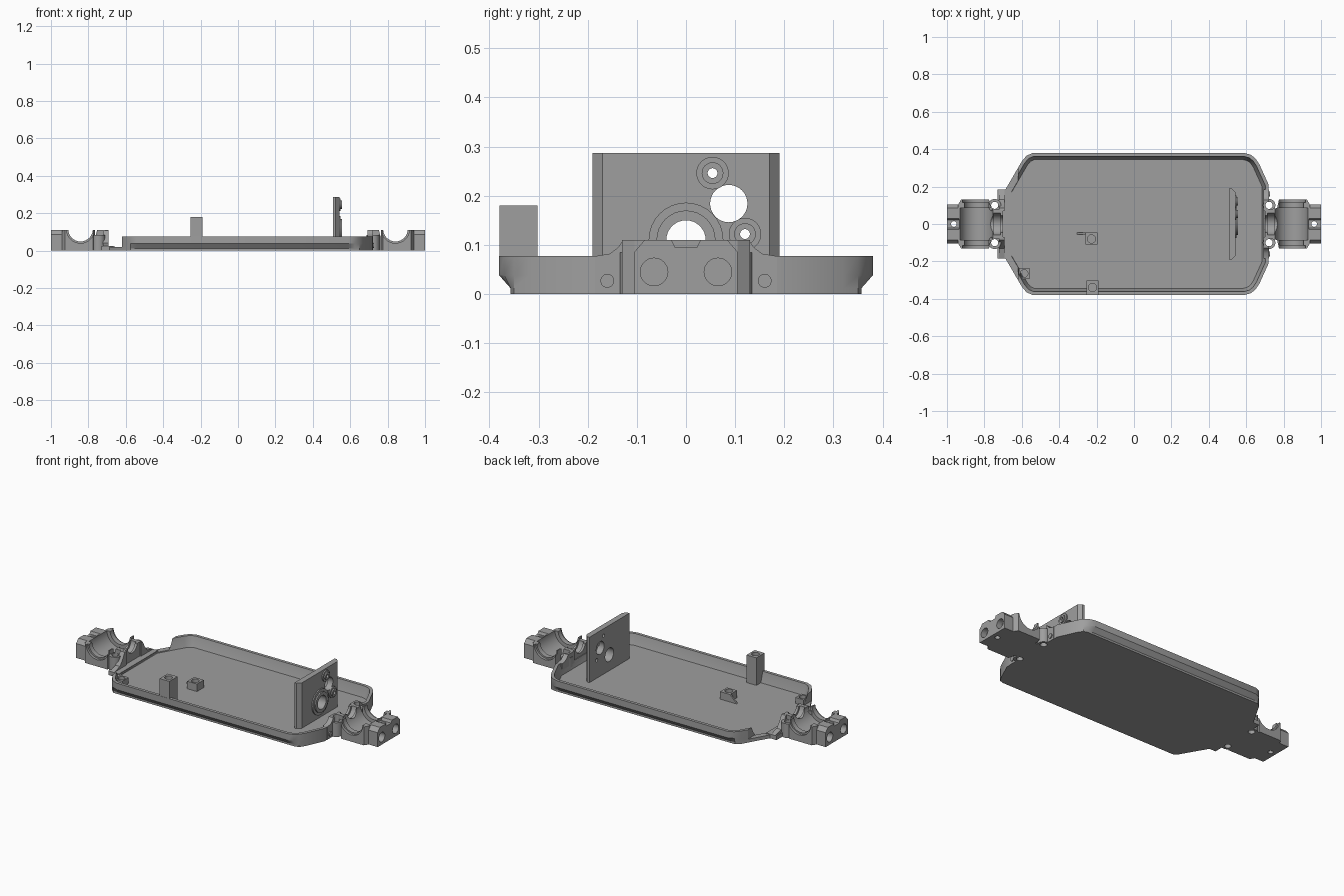
import bpy, bmesh, math
from mathutils import Vector, Matrix

if "Cube" in bpy.data.objects:
    bpy.data.objects.remove(bpy.data.objects["Cube"])

grey = bpy.data.materials.new("mid grey")
grey.diffuse_color = (0.345, 0.345, 0.345, 1)
grey.use_nodes = True
grey.node_tree.nodes["Principled BSDF"].inputs["Base Color"].default_value = grey.diffuse_color


def make(name, bm):
    bmesh.ops.recalc_face_normals(bm, faces=bm.faces)
    me = bpy.data.meshes.new(name)
    bm.to_mesh(me)
    bm.free()
    me.materials.append(grey)
    ob = bpy.data.objects.new(name, me)
    bpy.context.collection.objects.link(ob)
    return ob


def loft(name, rings):
    bm = bmesh.new()
    loops = [[bm.verts.new(p) for p in r] for r in rings]
    n = len(loops[0])
    for a, b in zip(loops, loops[1:]):
        for i in range(n):
            bm.faces.new((a[i], a[(i + 1) % n], b[(i + 1) % n], b[i]))
    bm.faces.new(loops[0])
    bm.faces.new(loops[-1])
    return make(name, bm)


def prism(name, pts, lo, hi, axis="z"):
    """Extrude a 2D outline along an axis (x: outline is y,z; y: x,z; z: x,y)."""
    place = {"x": lambda p, t: (t, p[0], p[1]),
             "y": lambda p, t: (p[0], t, p[1]),
             "z": lambda p, t: (p[0], p[1], t)}[axis]
    return loft(name, [[place(p, t) for p in pts] for t in (lo, hi)])


def box(name, x0, x1, y0, y1, z0, z1):
    return prism(name, [(x0, y0), (x1, y0), (x1, y1), (x0, y1)], z0, z1)


def cyl(name, centre, r, lo, hi, axis="z", n=32):
    pts = [(centre[0] + r * math.cos(2 * math.pi * i / n),
            centre[1] + r * math.sin(2 * math.pi * i / n)) for i in range(n)]
    return prism(name, pts, lo, hi, axis)


def cut(ob, *cutters):
    for c in cutters:
        m = ob.modifiers.new("cut", "BOOLEAN")
        m.operation, m.solver, m.object = "DIFFERENCE", "EXACT", c
    dg = bpy.context.evaluated_depsgraph_get()
    me = bpy.data.meshes.new_from_object(ob.evaluated_get(dg))
    ob.modifiers.clear()
    ob.data = me
    for c in cutters:
        bpy.data.objects.remove(c)
    return ob


def screw_holes(*xs):
    return [cyl("cutter", (x, s * 0.1), 0.019, -0.1, 0.3) for x in xs for s in (-1, 1)]


def inset(pts, d):
    """Offset a counter-clockwise outline inwards."""
    out = []
    for i, p in enumerate(pts):
        p = Vector(p)
        a = (p - Vector(pts[i - 1])).normalized()
        b = (Vector(pts[(i + 1) % len(pts)]) - p).normalized()
        na, nb = Vector((-a.y, a.x)), Vector((-b.y, b.x))
        out.append(p + (na + nb) * d / (1 + na.dot(nb)))
    return out


# Tray with raised rim; the underside is chamfered along the long sides only
half = [(0.72, 0.21), (0.67, 0.32), (0.65, 0.35), (0.625, 0.37), (0.59, 0.38),
        (-0.54, 0.38), (-0.575, 0.365), (-0.60, 0.335), (-0.69, 0.18)]
outline = half + [(x, -y) for x, y in reversed(half)]
rings = [[(x, max(-w, min(w, y)), z) for x, y in outline]
         for w, z in ((0.357, 0), (0.357, 0.012), (0.38, 0.038), (0.38, 0.077))]
rings += [[(p[0], p[1], z) for p in inset(outline, d)]
          for d, z in ((0.018, 0.077), (0.024, 0.05), (0.036, 0.015))]
tray = loft("tray", rings)
cut(tray, box("cutter", -0.9, -0.62, -0.5, 0.5, 0.02, 0.2),
    box("cutter", 0.66, 0.8, -0.07, 0.07, 0.05, 0.2), *screw_holes(0.722))

# Low lip at the open end
cut(box("end_lip", -0.73, -0.66, -0.185, 0.185, 0, 0.025), *screw_holes(-0.745))

# Motor plate with chamfered vertical edges, bosses and holes
motor_plate = prism("motor_plate", [(0.508, -0.19), (0.522, -0.19), (0.542, -0.17),
                                    (0.542, 0.17), (0.522, 0.19), (0.508, 0.19)], 0.01, 0.287)
holes = [((0, 0.11), 0.04), ((0.087, 0.184), 0.038), ((0.054, 0.246), 0.01),
         ((0.12, 0.122), 0.01)]
cut(motor_plate, *[cyl("cutter", c, r, 0.4, 0.6, "x") for c, r in holes])
for name, c, r, x, hole in (("bearing_ring", (0, 0.11), 0.076, 0.549, 0.04),
                            ("bearing_ring_inner", (0, 0.11), 0.06, 0.557, 0.04),
                            ("upper_boss", (0.054, 0.246), 0.033, 0.549, 0.01),
                            ("upper_boss_inner", (0.054, 0.246), 0.022, 0.557, 0.01),
                            ("lower_boss", (0.12, 0.122), 0.033, 0.549, 0.01),
                            ("lower_boss_inner", (0.12, 0.122), 0.022, 0.557, 0.01)):
    ring = cyl(name, c, r, 0.535, x, "x")
    cutters = [cyl("cutter", c, hole, 0.4, 0.6, "x")]
    if "upper" not in name:
        cutters.append(cyl("cutter", (0.087, 0.184), 0.038, 0.4, 0.6, "x"))
    cut(ring, *cutters)

# Posts and brackets standing on the floor
tall_post = box("tall_post", -0.255, -0.19, -0.379, -0.302, 0.04, 0.18)
cut(tall_post, cyl("cutter", (-0.2225, -0.34), 0.022, 0.13, 0.25))
box("tall_post_foot", -0.255, -0.19, -0.35, -0.302, 0.01, 0.045)
centre_bracket = box("centre_bracket", -0.26, -0.195, -0.11, -0.05, 0.01, 0.06)
cut(centre_bracket, cyl("cutter", (-0.2275, -0.08), 0.022, 0.035, 0.1))
prism("centre_bracket_rib", [(-0.31, 0.01), (-0.195, 0.01), (-0.195, 0.06), (-0.26, 0.06)],
      -0.055, -0.045, "y")
corner_boss = box("corner_boss", -0.615, -0.56, -0.295, -0.235, 0.01, 0.05)
cut(corner_boss, cyl("cutter", (-0.5875, -0.265), 0.02, 0.025, 0.1))


def gearbox(side, boss_x):
    """Half-open gearbox cradle at one end; built for +x and rotated for -x."""
    parts = []
    foot = [(0.70, 0.075), (0.765, 0.085), (0.775, 0.13), (0.925, 0.13), (0.94, 0.105), (1, 0.105)]
    foot = foot + [(x, -y) for x, y in reversed(foot)]
    body = prism(side + "_gearbox", foot, 0, 0.11)
    cutters = [cyl("cutter", (0.842, 0.115), 0.066, -0.2, 0.2, "y"),
               cyl("cutter", (0.842, 0.115), 0.075, 0.115, 0.2, "y"),
               cyl("cutter", (0.842, 0.115), 0.075, -0.2, -0.115, "y"),
               cyl("cutter", (0.842, 0.115), 0.088, -0.085, 0.085, "y"),
               cyl("cutter", (0, 0.115), 0.045, 0.6, 0.84, "x"),
               cyl("cutter", (0, 0.115), 0.058, 0.715, 0.75, "x"),
               prism("cutter", [(-0.035, 0.12), (-0.022, 0.095), (0.022, 0.095), (0.035, 0.12)],
                     0.935, 1.1, "x"),
               cyl("cutter", (0.963, 0), 0.015, -0.1, 0.3)]
    cutters += screw_holes(boss_x)
    for s in (-1, 1):
        cutters.append(cyl("cutter", (s * 0.065, 0.045), 0.028, 0.965, 1.1, "x"))
        # Chamfered upper corners of the outer block
        cutters.append(prism("cutter", [(s * 0.08, 0.115), (s * 0.11, 0.08), (s * 0.2, 0.115)],
                             0.94, 1.1, "x"))
    parts.append(cut(body, *cutters))
    # Shoulder profile from neck down to the rim, or to the low lip
    if side == "right":
        pts = [(0.07, 0), (0.07, 0.11), (0.128, 0.11), (0.138, 0.095), (0.155, 0.082),
               (0.185, 0.077), (0.185, 0)]
    else:
        pts = [(0.07, 0), (0.07, 0.11), (0.085, 0.108), (0.105, 0.07), (0.13, 0.04),
               (0.185, 0.025), (0.185, 0)]
    for s in (-1, 1):
        boss = cyl(side + "_screw_boss", (boss_x, s * 0.1), 0.034, 0, 0.085)
        parts.append(cut(boss, *screw_holes(boss_x)))
        sh = prism(side + "_shoulder", [(s * y, z) for y, z in pts], 0.692, 0.722, "x")
        parts.append(cut(sh, *screw_holes(boss_x)))
        # Side screw lug
        if side == "right":
            parts.append(cyl("side_screw", (s * 0.16, 0.027), 0.014, 0.71, 0.728, "x", 20))
    if side == "left":
        for p in parts:
            p.data.transform(Matrix.Rotation(math.pi, 4, "Z"))


gearbox("right", 0.722)
gearbox("left", 0.745)

# Smooth shading on curved parts, crisp edges elsewhere
bpy.ops.object.select_all(action="SELECT")
bpy.context.view_layer.objects.active = tray
bpy.ops.object.shade_smooth_by_angle(angle=math.radians(30))
